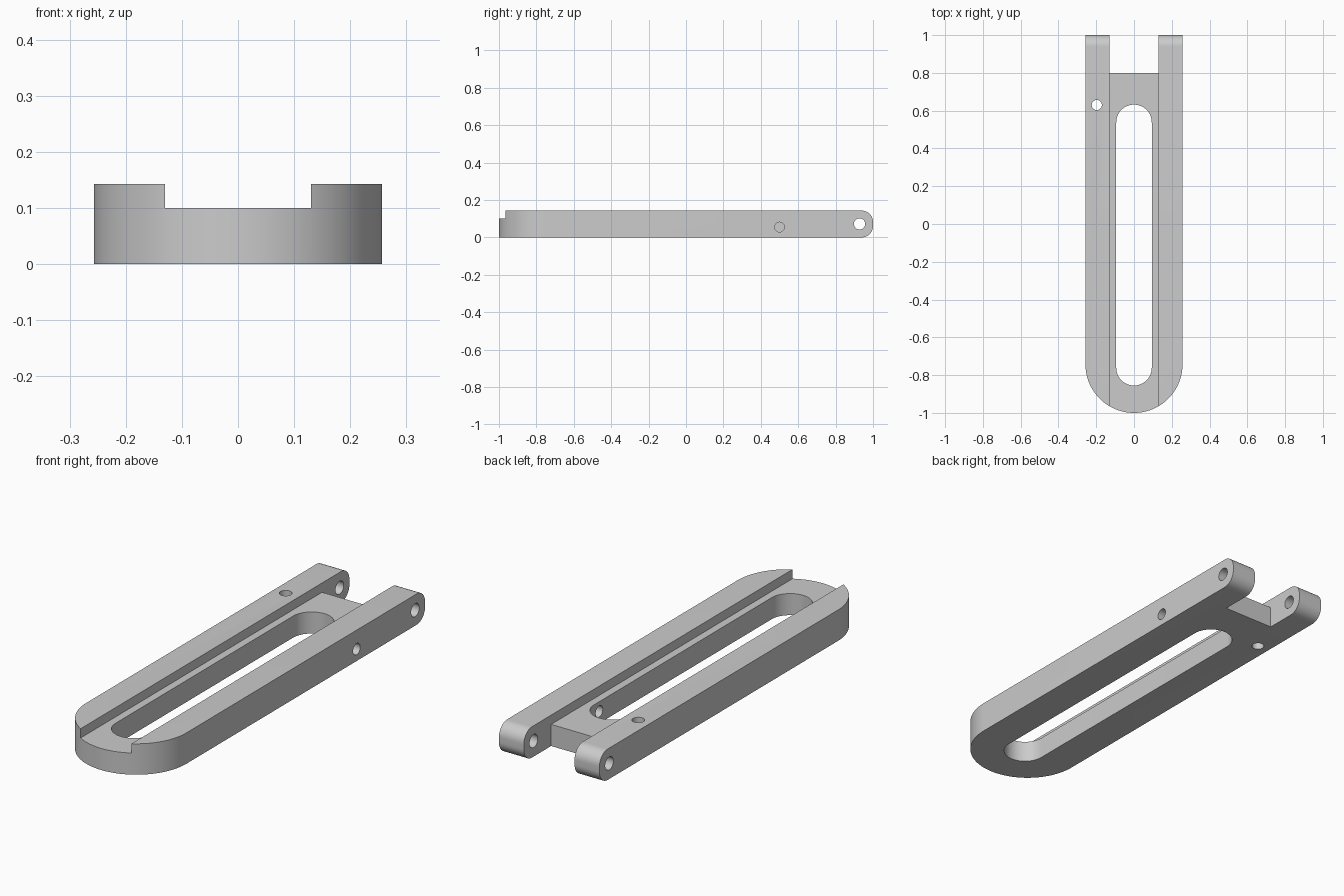
import bpy, bmesh, math
from mathutils import Matrix, Vector

if "Cube" in bpy.data.objects:
    bpy.data.objects.remove(bpy.data.objects["Cube"])

W, H = 0.257, 0.143          # half width and height of the bar
grey = bpy.data.materials.new("grey")
grey.diffuse_color = (0.6, 0.6, 0.6, 1)
grey.use_nodes = True
grey.node_tree.nodes["Principled BSDF"].inputs["Base Color"].default_value = grey.diffuse_color


def arc(cx, cy, r, a0, a1, n):
    return [(cx + r * math.cos(math.radians(a0 + (a1 - a0) * i / n)),
             cy + r * math.sin(math.radians(a0 + (a1 - a0) * i / n))) for i in range(n + 1)]


def prism(name, points, axis, lo, hi):
    """Extrude a closed outline: (x, y) along z, or (y, z) along x."""
    bm = bmesh.new()
    place = (lambda p: (p[0], p[1], lo)) if axis == 'Z' else (lambda p: (lo, p[0], p[1]))
    face = bm.faces.new([bm.verts.new(place(p)) for p in points])
    new = bmesh.ops.extrude_face_region(bm, geom=[face])["geom"]
    shift = Vector((0, 0, hi - lo)) if axis == 'Z' else Vector((hi - lo, 0, 0))
    bmesh.ops.translate(bm, vec=shift, verts=[v for v in new if isinstance(v, bmesh.types.BMVert)])
    bmesh.ops.recalc_face_normals(bm, faces=bm.faces)
    mesh = bpy.data.meshes.new(name)
    bm.to_mesh(mesh)
    bm.free()
    obj = bpy.data.objects.new(name, mesh)
    bpy.context.collection.objects.link(obj)
    return obj


# Bar with a semicircular front end
body = prism("slotted_arm", [(W, 1), (-W, 1)] + arc(0, W - 1, W, 180, 360, 64), 'Z', 0, H)
body.data.materials.append(grey)

# Rounded back ends of the fork
bm = bmesh.new()
bm.from_mesh(body.data)
edges = [e for e in bm.edges if all(v.co.y > 0.99 for v in e.verts)
         and abs(e.verts[0].co.z - e.verts[1].co.z) < 1e-4]
bmesh.ops.bevel(bm, geom=edges, offset=0.06, segments=12, profile=0.5, affect='EDGES')
bm.to_mesh(body.data)
bm.free()

cutters = [
    # Shallow channel along the top, running into the open fork at the back
    prism("channel_cutter", [(-1.2, 0.1), (0.8, 0.1), (0.8, -0.1), (1.2, -0.1),
                             (1.2, 0.3), (-1.2, 0.3)], 'X', -0.13, 0.13),
    # Long round-ended slot
    prism("slot_cutter", arc(0, 0.538, 0.094, 0, 180, 32) + arc(0, -0.761, 0.094, 180, 360, 32),
          'Z', -0.1, 0.3),
    # Hinge pin holes through both fork ends
    prism("pin_cutter", arc(0.928, 0.072, 0.03, 0, 350, 35), 'X', -0.4, 0.4),
    # Side hole from the right into the slot
    prism("side_hole_cutter", arc(0.5, 0.055, 0.026, 0, 350, 35), 'X', 0.03, 0.4),
    # Vertical hole in the left rail
    prism("rail_hole_cutter", arc(-0.197, 0.63, 0.027, 0, 350, 35), 'Z', -0.1, 0.3),
]

bpy.context.view_layer.objects.active = body
for cutter in cutters:
    cutter.hide_render = True
    mod = body.modifiers.new("cut", 'BOOLEAN')
    mod.operation = 'DIFFERENCE'
    mod.solver = 'EXACT'
    mod.object = cutter
    bpy.ops.object.modifier_apply(modifier=mod.name)
    bpy.data.objects.remove(cutter)

for o in bpy.context.selected_objects:
    o.select_set(False)
body.select_set(True)
bpy.ops.object.shade_smooth_by_angle(angle=math.radians(30))
